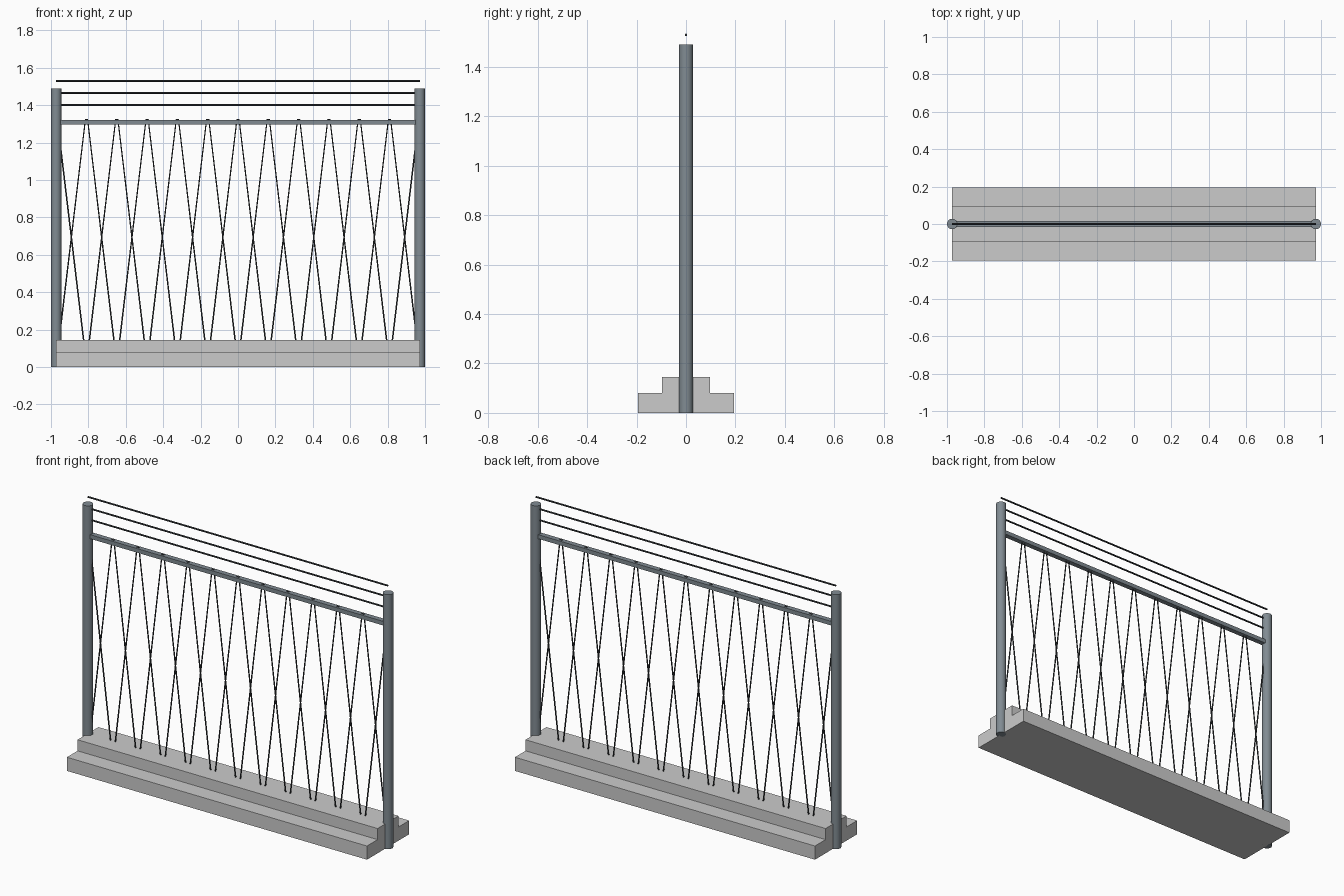
import bpy, bmesh

if "Cube" in bpy.data.objects:
    bpy.data.objects.remove(bpy.data.objects["Cube"])

POST_X = 0.972
PITCH = POST_X / 6


def material(name, rgb):
    m = bpy.data.materials.new(name)
    m.diffuse_color = (*rgb, 1)
    m.use_nodes = True
    m.node_tree.nodes["Principled BSDF"].inputs["Base Color"].default_value = m.diffuse_color
    return m


steel = material("steel", (0.22, 0.26, 0.29))
dark = material("dark_wire", (0.04, 0.045, 0.05))
stone = material("stone", (0.6, 0.62, 0.63))


def rod(name, points, radius, mat, res=2):
    """Capped round bar following a polyline, converted to a mesh."""
    cu = bpy.data.curves.new(name, 'CURVE')
    cu.dimensions = '3D'
    cu.bevel_depth = radius
    cu.bevel_resolution = res
    cu.use_fill_caps = True
    sp = cu.splines.new('POLY')
    sp.points.add(len(points) - 1)
    for p, co in zip(sp.points, points):
        p.co = (*co, 1)
    ob = bpy.data.objects.new(name, cu)
    bpy.context.collection.objects.link(ob)
    bpy.ops.object.select_all(action='DESELECT')
    ob.select_set(True)
    bpy.context.view_layer.objects.active = ob
    bpy.ops.object.convert(target='MESH')
    ob = bpy.context.object
    ob.data.materials.clear()
    ob.data.materials.append(mat)
    bpy.ops.object.shade_smooth_by_angle()
    return ob


# Stepped base, extruded from its end profile
half = [(0.195, 0), (0.195, 0.08), (0.097, 0.08), (0.097, 0.145)]
profile = half + [(-y, z) for y, z in reversed(half)]
bm = bmesh.new()
face = bm.faces.new([bm.verts.new((-POST_X, y, z)) for y, z in profile])
ext = bmesh.ops.extrude_face_region(bm, geom=[face])
bmesh.ops.translate(bm, vec=(2 * POST_X, 0, 0),
                    verts=[v for v in ext['geom'] if isinstance(v, bmesh.types.BMVert)])
bmesh.ops.recalc_face_normals(bm, faces=bm.faces)
me = bpy.data.meshes.new("stepped_base")
bm.to_mesh(me)
bm.free()
me.materials.append(stone)
bpy.context.collection.objects.link(bpy.data.objects.new("stepped_base", me))

# Round end posts
for side, name in ((-1, "left_post"), (1, "right_post")):
    bpy.ops.mesh.primitive_cylinder_add(vertices=32, radius=0.028, depth=1.49,
                                        location=(side * POST_X, 0, 0.745))
    post = bpy.context.object
    post.name = name
    post.data.materials.append(steel)
    bpy.ops.object.shade_smooth_by_angle()

# Flat-sided rail between the posts
bpy.ops.mesh.primitive_cube_add(size=1, location=(0, 0, 1.309))
rail = bpy.context.object
rail.name = "top_rail"
rail.scale = (2 * POST_X, 0.03, 0.024)
rail.data.materials.append(steel)

# Three horizontal wires above the rail
for i, z in enumerate((1.40, 1.465, 1.53)):
    rod(f"upper_wire_{i + 1}", [(-POST_X, 0, z), (POST_X, 0, z)], 0.005, dark)

# Crossing cables: each loops over the rail and drops to both sides
for k in range(-6, 7):
    x = k * PITCH
    path = [(-0.147, 0.14), (-0.006, 1.322), (0.006, 1.322), (0.147, 0.14)]
    if k == -6:
        path = path[2:]
    elif k == 6:
        path = path[:2]
    rod(f"cross_cable_{k + 7}", [(x + dx, 0, z) for dx, z in path], 0.004, dark)
